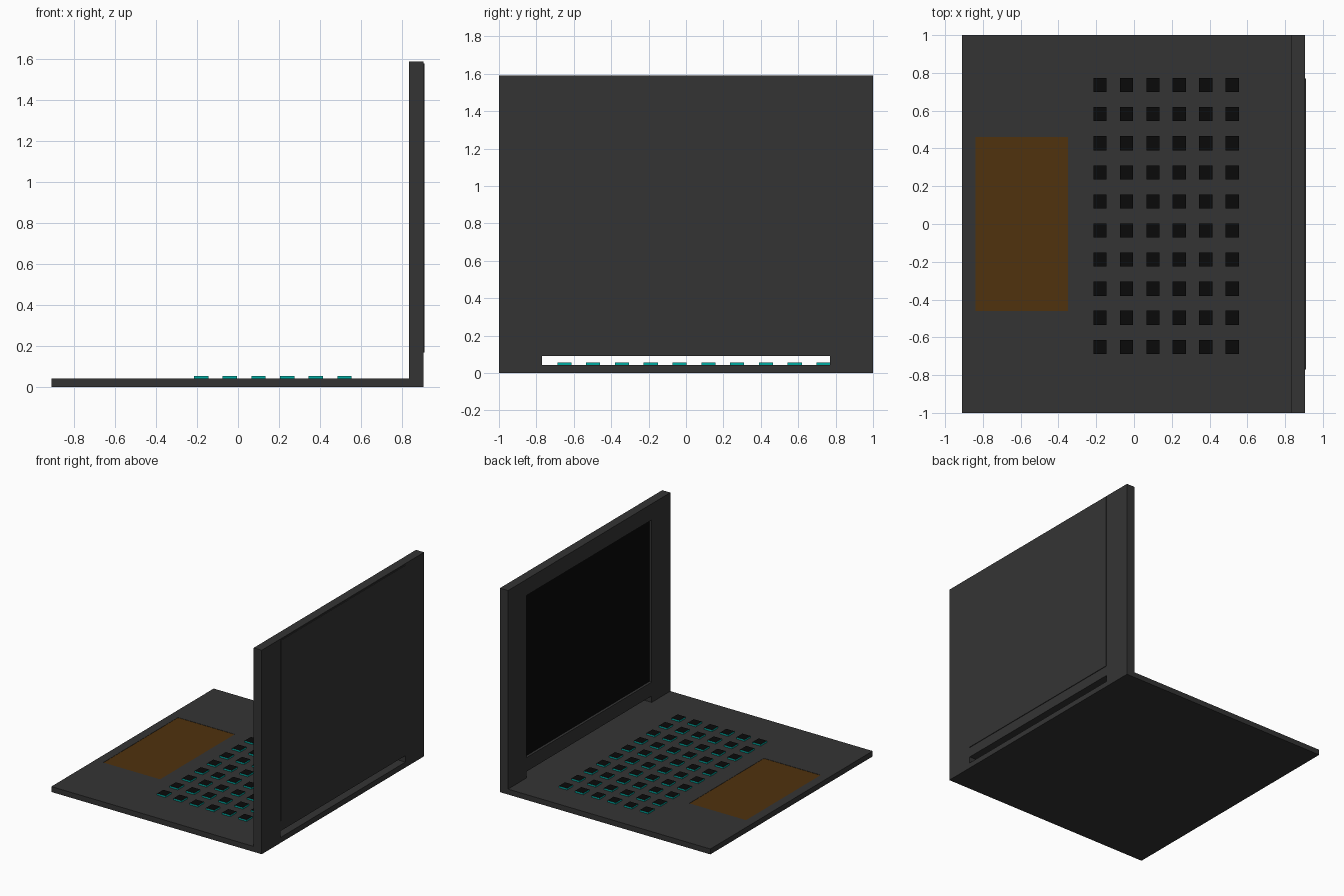
import bpy, bmesh
from mathutils import Vector

if "Cube" in bpy.data.objects:
    bpy.data.objects.remove(bpy.data.objects["Cube"])


def material(name, rgb):
    m = bpy.data.materials.new(name)
    m.diffuse_color = (*rgb, 1)
    m.use_nodes = True
    m.node_tree.nodes["Principled BSDF"].inputs["Base Color"].default_value = m.diffuse_color
    return m


SHELL = material("dark_grey", (0.034, 0.034, 0.034))
BLACK = material("black", (0.003, 0.003, 0.003))
TEAL = material("teal_glow", (0.0, 0.42, 0.37))
BROWN = material("brown_pad", (0.08, 0.032, 0.004))


def box_mesh(lo, hi):
    lo, hi = Vector(lo), Vector(hi)
    bm = bmesh.new()
    bmesh.ops.create_cube(bm, size=1)
    for v in bm.verts:
        v.co = Vector((v.co[i] + 0.5) * (hi[i] - lo[i]) + lo[i] for i in range(3))
    bm.normal_update()
    return bm


def panel(bm, normal, lo, hi, depth, mat):
    """Cut a rectangular panel into one side and push it along its normal."""
    n = Vector(normal)
    face = max(bm.faces, key=lambda f: (f.normal.dot(n) > 0.9) * f.calc_area())
    centre = face.calc_center_median()
    bmesh.ops.inset_individual(bm, faces=[face], thickness=0.01)
    axes = [i for i in range(3) if abs(n[i]) < 0.5]
    for v in face.verts:
        for a, l, h in zip(axes, lo, hi):
            v.co[a] = l if v.co[a] < centre[a] else h
    inner = bmesh.ops.extrude_discrete_faces(bm, faces=[face])["faces"][0]
    bmesh.ops.translate(bm, verts=inner.verts[:], vec=n * depth)
    inner.material_index = mat
    bm.normal_update()


def finish(name, bm, *mats):
    me = bpy.data.meshes.new(name)
    bm.to_mesh(me)
    bm.free()
    for m in mats:
        me.materials.append(m)
    ob = bpy.data.objects.new(name, me)
    bpy.context.collection.objects.link(ob)
    return ob


# base with the trackpad set into its top
bm = box_mesh((-0.91, -1, 0), (0.905, 1, 0.042))
panel(bm, (0, 0, 1), (-0.84, -0.46), (-0.35, 0.46), -0.002, 1)
finish("base", bm, SHELL, BROWN)

# lid with recessed display inside and slightly raised back panel
bm = box_mesh((0.835, -1, 0.092), (0.905, 1, 1.59))
panel(bm, (-1, 0, 0), (-0.77, 0.2), (0.77, 1.465), -0.02, 1)
panel(bm, (1, 0, 0), (-0.77, 0.17), (0.77, 1.58), 0.005, 0)
finish("lid", bm, SHELL, BLACK)

# hinge blocks, leaving an open slot between them
hinge = finish("hinge_blocks", box_mesh((0.835, 0.77, 0.042), (0.905, 1, 0.092)), SHELL)
mirror = hinge.modifiers.new("mirror", 'MIRROR')
mirror.use_axis = (False, True, False)

# keys: teal sides and black tops, repeated in a 6 by 10 grid
bm = box_mesh((-0.215, -0.688, 0.042), (-0.145, -0.613, 0.055))
for f in bm.faces:
    f.material_index = 1 if f.normal.z > 0.9 else 0
keys = finish("keys", bm, TEAL, BLACK)
for count, step in ((6, (0.14, 0, 0)), (10, (0, 0.154, 0))):
    arr = keys.modifiers.new("array", 'ARRAY')
    arr.count = count
    arr.use_relative_offset = False
    arr.use_constant_offset = True
    arr.constant_offset_displace = step
